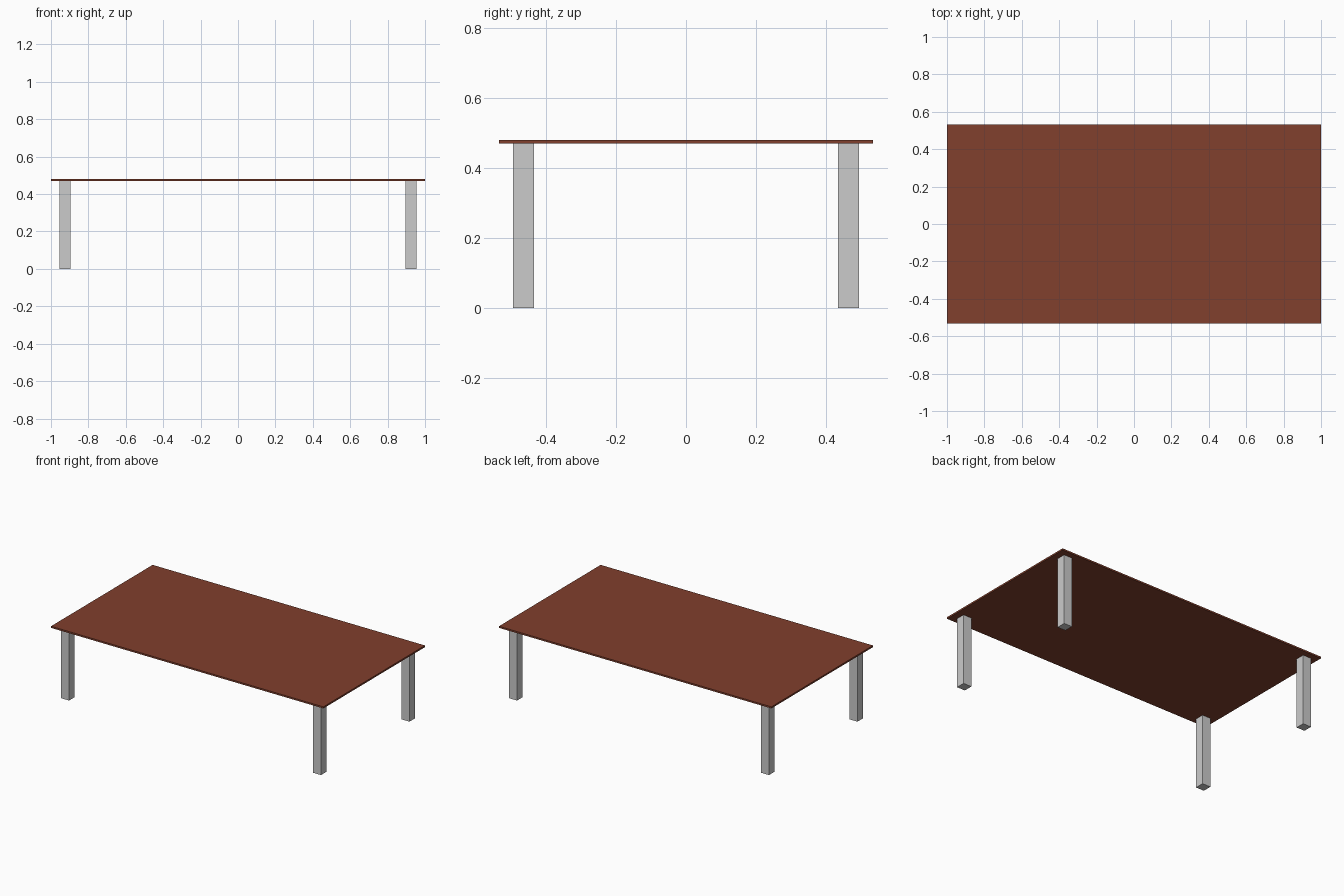
import bpy

if "Cube" in bpy.data.objects:
    bpy.data.objects.remove(bpy.data.objects["Cube"])

TOP_Z, UNDERSIDE_Z = 0.48, 0.469
LEG_WIDTH, LEG_X, LEG_Y = 0.06, 0.925, 0.464


def box(name, size, centre):
    bpy.ops.mesh.primitive_cube_add(size=1, location=centre)
    obj = bpy.context.object
    obj.name = name
    obj.scale = size
    bpy.ops.object.transform_apply(location=False, rotation=False, scale=True)
    return obj


# Thin brown table top
wood = bpy.data.materials.new("brown_wood")
wood.diffuse_color = (0.22, 0.05, 0.026, 1)
wood.use_nodes = True
wood.node_tree.nodes["Principled BSDF"].inputs["Base Color"].default_value = wood.diffuse_color
top = box("table_top", (2, 1.066, TOP_Z - UNDERSIDE_Z),
          (0, 0, (TOP_Z + UNDERSIDE_Z) / 2))
top.data.materials.append(wood)

# Four square legs, inset from the corners
for side, sx in (("left", -1), ("right", 1)):
    for end, sy in (("front", -1), ("back", 1)):
        box(f"{end}_{side}_leg", (LEG_WIDTH, LEG_WIDTH, UNDERSIDE_Z),
            (sx * LEG_X, sy * LEG_Y, UNDERSIDE_Z / 2))
